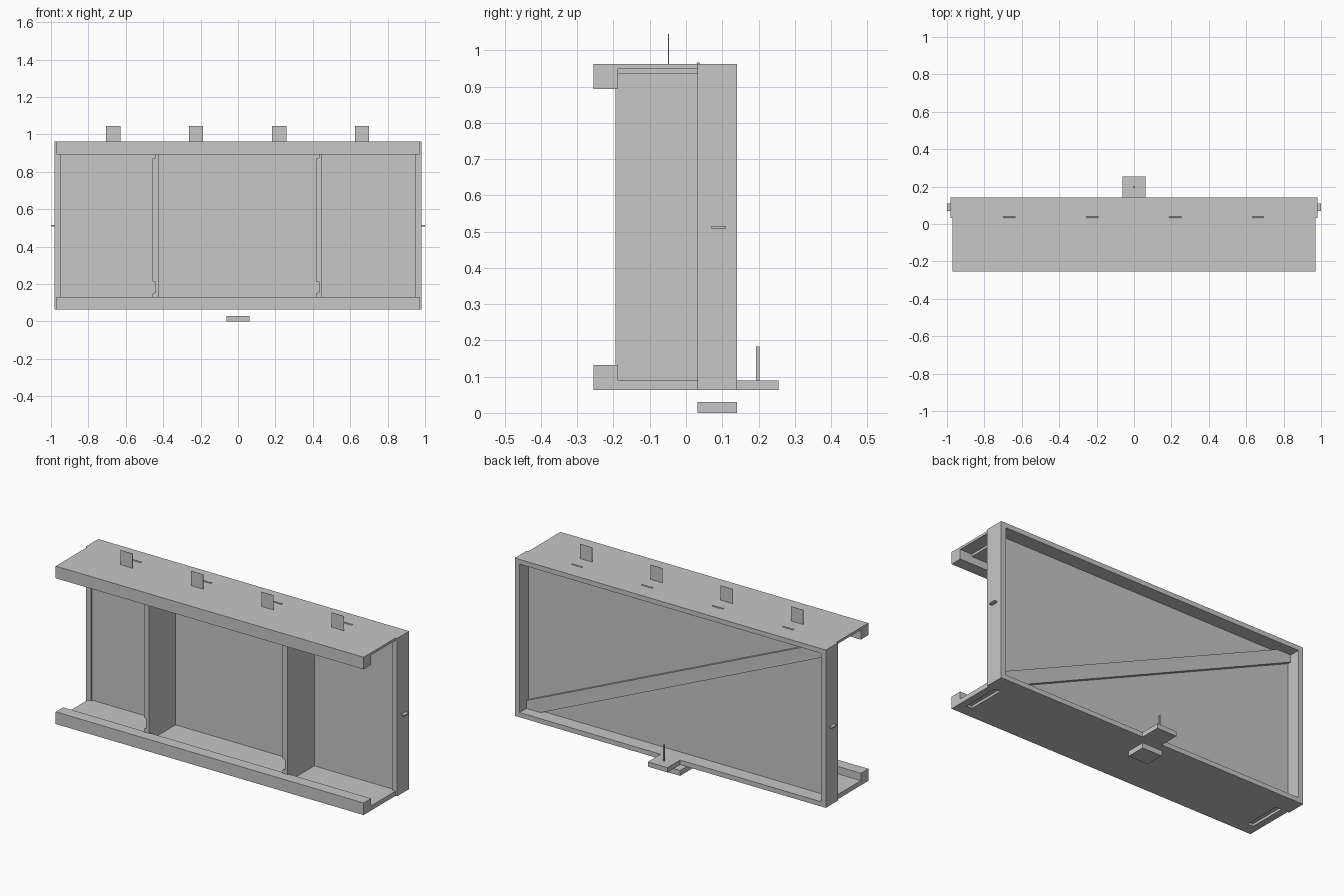
import bpy, bmesh
from math import radians
from mathutils import Matrix, Vector

old = bpy.data.objects.get("Cube")
if old:
    bpy.data.objects.remove(old)

SHADE = (0.57, 0.57, 0.57, 1)
grey = bpy.data.materials.new("light_grey")
grey.use_nodes = True
grey.diffuse_color = SHADE
for node in grey.node_tree.nodes:
    if node.type == 'BSDF_PRINCIPLED':
        node.inputs["Base Color"].default_value = SHADE


def finish(name, bm):
    """Turn a bmesh into a grey object."""
    bmesh.ops.recalc_face_normals(bm, faces=bm.faces)
    mesh = bpy.data.meshes.new(name)
    bm.to_mesh(mesh)
    bm.free()
    mesh.materials.append(grey)
    bpy.context.collection.objects.link(bpy.data.objects.new(name, mesh))


def prism(name, outline, y0, y1):
    """Extrude an x-z outline from y0 to y1."""
    bm = bmesh.new()
    face = bm.faces.new([bm.verts.new((x, y0, z)) for x, z in outline])
    ext = bmesh.ops.extrude_face_region(bm, geom=[face])
    moved = [v for v in ext["geom"] if isinstance(v, bmesh.types.BMVert)]
    bmesh.ops.translate(bm, verts=moved, vec=Vector((0, y1 - y0, 0)))
    finish(name, bm)


def box(name, x, y, z):
    (x0, x1), (z0, z1) = x, z
    prism(name, [(x0, z0), (x1, z0), (x1, z1), (x0, z1)], *y)


def rod(name, centre, radius, length):
    """Thin rod lying along x."""
    bm = bmesh.new()
    bmesh.ops.create_cone(bm, cap_ends=True, segments=8, radius1=radius,
                          radius2=radius, depth=length,
                          matrix=Matrix.Translation(centre) @ Matrix.Rotation(radians(90), 4, 'Y'))
    finish(name, bm)


# Rectangular back frame and its panel
LOW, HIGH = 0.063, 0.962
BACK, FRONT = 0.141, 0.032
THICK, LAYER = 0.027, 0.014
box("frame_bottom", (-0.98, 0.98), (FRONT, BACK), (LOW, LOW + THICK))
box("frame_top", (-0.98, 0.98), (FRONT, BACK), (HIGH - THICK, HIGH))
for side, s in (("left", 1), ("right", -1)):
    box("frame_" + side, sorted((s * 0.95, s * 0.98)), (FRONT, BACK),
        (LOW + THICK, HIGH - THICK))
    box("side_peg_" + side, sorted((s * 0.98, s)), (0.07, 0.11), (0.508, 0.515))
box("back_panel", (-0.95, 0.95), (FRONT + 0.012, 0.06), (LOW + THICK, HIGH - THICK))

# Diagonal brace fitted into opposite corners
prism("diagonal_brace",
      [(0.95, 0.09), (0.86, 0.09), (-0.95, 0.895),
       (-0.95, 0.935), (-0.86, 0.935), (0.95, 0.135)], 0.06, 0.08)

# Top shelf with hanging lip
INNER = -0.188
box("top_cover", (-0.97, 0.97), (-0.255, FRONT), (HIGH - LAYER, HIGH))
box("top_underlayer", (-0.895, 0.895), (INNER, FRONT), (HIGH - THICK, HIGH - LAYER))
box("top_lip", (-0.97, 0.97), (-0.255, INNER), (HIGH - 0.069, HIGH - LAYER))

# Bottom shelf with raised lip and a shallow pocket under each end
box("bottom_floor", (-0.97, 0.97), (INNER, FRONT), (LOW + LAYER, LOW + THICK))
box("bottom_underlayer", (-0.895, 0.895), (INNER, FRONT), (LOW, LOW + LAYER))
box("bottom_lip", (-0.97, 0.97), (-0.255, INNER), (LOW, LOW + 0.069))
for side, s in (("left", 1), ("right", -1)):
    box("floor_edge_" + side, sorted((s * 0.93, s * 0.97)), (INNER, FRONT),
        (LOW, LOW + LAYER))

# Two upright dividers with notched edges
for side, x in (("left", 0.418), ("right", -0.456)):
    prism("divider_" + side,
          [(x, 0.09), (x + 0.032, 0.09), (x + 0.032, 0.935), (x + 0.015, 0.935),
           (x + 0.015, 0.875), (x, 0.87), (x, 0.215), (x + 0.014, 0.21),
           (x + 0.014, 0.155), (x, 0.15)], -0.195, FRONT + 0.012)

# Thin upright tabs and small half-sunk rods along the top
for i, x in enumerate((-0.667, -0.224, 0.22, 0.663)):
    box(f"top_tab_{i}", (x - 0.038, x + 0.038), (-0.049, -0.047), (HIGH, 1.045))
    rod(f"top_rod_{i}", (x, 0.034, HIGH), 0.005, 0.066)

# Rear ledge with pin, and block below
box("rear_ledge", (-0.062, 0.062), (BACK, 0.255), (LOW, LOW + THICK))
box("rear_pin", (-0.004, 0.004), (0.193, 0.203), (LOW + THICK, 0.183))
box("lower_block", (-0.062, 0.062), (FRONT, BACK), (0, 0.03))
